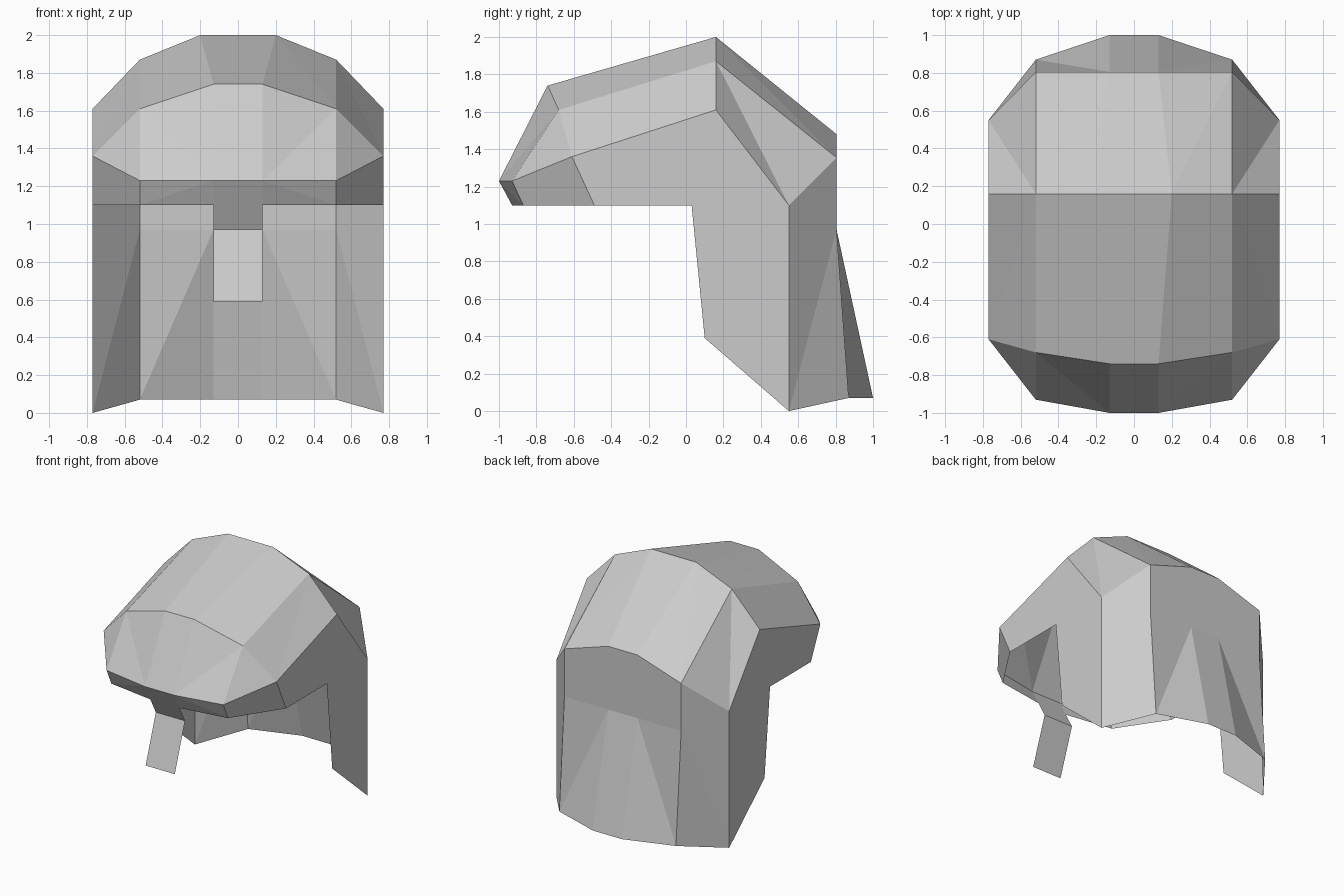
import bpy, bmesh
from mathutils import Vector

cube = bpy.data.objects.get("Cube")
if cube:
    bpy.data.objects.remove(cube, do_unlink=True)

steel = bpy.data.materials.new("grey steel")
steel.use_nodes = True
GREY = (0.6, 0.6, 0.6, 1)
steel.diffuse_color = GREY
steel.node_tree.nodes["Principled BSDF"].inputs["Base Color"].default_value = GREY

# Half cross-sections, running from the middle out to the side
crown = [(0.20, 0.16, 2.00), (0.52, 0.16, 1.87), (0.77, 0.16, 1.61)]
brow = [(0.13, -0.74, 1.74), (0.52, -0.68, 1.61), (0.77, -0.61, 1.36)]
peak = [(0.13, -1.00, 1.23), (0.52, -0.93, 1.23), brow[2]]
rim = [(0.13, -0.93, 1.10), (0.52, -0.87, 1.10), (0.77, -0.49, 1.10)]
back = [(0.13, 0.805, 1.48), (0.52, 0.805, 1.355), (0.77, 0.55, 1.10)]
nape = [(0.13, 0.805, 0.97), (0.52, 0.805, 0.97), back[2]]
hem = [(0.13, 1.00, 0.07), (0.52, 0.87, 0.07), (0.77, 0.55, 0.00)]
nose_bend = [(0.13, -0.86, 0.97)]
nose_tip = [(0.13, -0.99, 0.59)]


def mirrored(p):
    return (-p[0], p[1], p[2])


def both_sides(polygon):
    return [polygon, [mirrored(p) for p in polygon]]


def strip(a, b, flip=False):
    """Faces between two half sections, with the bridge across the middle."""
    polygons = [[a[0], mirrored(a[0]), mirrored(b[0]), b[0]]]
    for i in range(len(a) - 1):
        if flip:
            halves = [(a[i], a[i + 1], b[i]), (a[i + 1], b[i + 1], b[i])]
        else:
            halves = [(a[i], a[i + 1], b[i + 1]), (a[i], b[i + 1], b[i])]
        for tri in halves:
            if len(set(tri)) == 3:
                polygons += both_sides(list(tri))
    return polygons


def make_part(name, polygons):
    """Join polygons into one sheet whose faces point outward."""
    bm = bmesh.new()
    for polygon in polygons:
        bm.faces.new([bm.verts.new(p) for p in polygon])
    bmesh.ops.remove_doubles(bm, verts=bm.verts, dist=0.001)
    bm.normal_update()
    centre = Vector((0, 0.1, 0.9))
    for face in bm.faces:
        if face.normal.dot(face.calc_center_median() - centre) < 0:
            face.normal_flip()
    mesh = bpy.data.meshes.new(name)
    bm.to_mesh(mesh)
    bm.free()
    mesh.materials.append(steel)
    obj = bpy.data.objects.new(name, mesh)
    bpy.context.collection.objects.link(obj)
    return obj


# Domed top, sloping forward to the brow and back to the nape
make_part("dome", strip(crown, brow) + strip(crown, back))

# Projecting brow and its turned-under rim
make_part("visor", strip(brow, peak, flip=True) + strip(peak, rim))

# Flared plate behind the neck
make_part("neck_guard", strip(back, nape) + strip(nape, hem))

# Flat cheek plates, cut away below the visor
cheek = [brow[2], crown[2], back[2], hem[2],
         (0.77, 0.10, 0.39), (0.77, 0.03, 1.10), rim[2]]
make_part("cheek_plates", both_sides(cheek))

# Strip hanging from the rim, bent forward at the lower end
make_part("nose_guard", strip(rim[:1], nose_bend) + strip(nose_bend, nose_tip))
